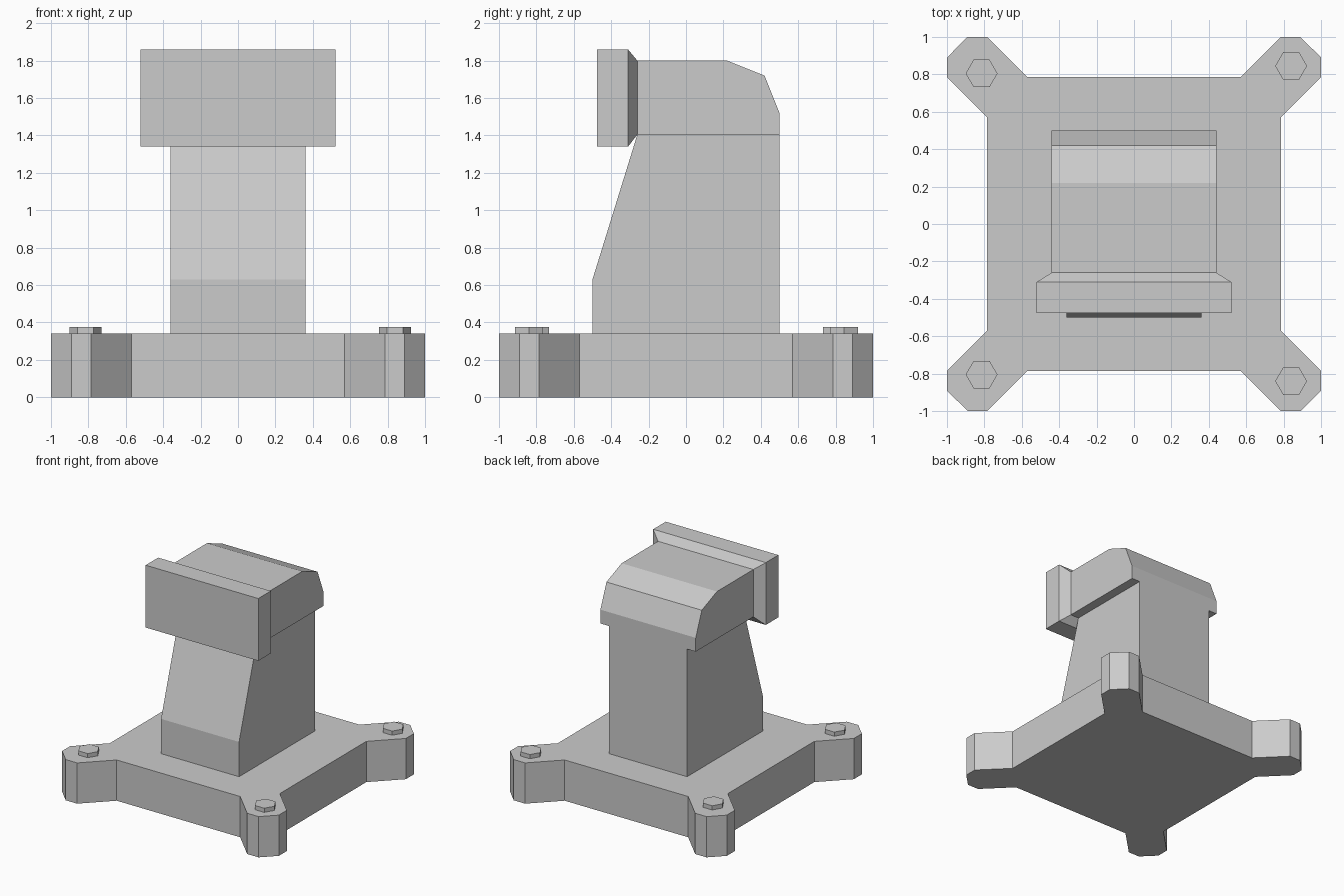
import bpy, bmesh, math
from mathutils import Matrix, Vector

cube = bpy.data.objects.get("Cube")
if cube:
    bpy.data.objects.remove(cube, do_unlink=True)

GREY = (0.6, 0.6, 0.6, 1)
grey = bpy.data.materials.new("plain grey")
grey.use_nodes = True
grey.diffuse_color = GREY
grey.node_tree.nodes["Principled BSDF"].inputs["Base Color"].default_value = GREY


def finish(name, bm):
    bmesh.ops.recalc_face_normals(bm, faces=bm.faces)
    mesh = bpy.data.meshes.new(name)
    bm.to_mesh(mesh)
    bm.free()
    mesh.materials.append(grey)
    obj = bpy.data.objects.new(name, mesh)
    bpy.context.scene.collection.objects.link(obj)
    return obj


def extrude(name, points, direction):
    bm = bmesh.new()
    face = bm.faces.new([bm.verts.new(p) for p in points])
    moved = bmesh.ops.extrude_face_region(bm, geom=[face], use_keep_orig=True)["geom"]
    verts = [v for v in moved if isinstance(v, bmesh.types.BMVert)]
    bmesh.ops.translate(bm, verts=verts, vec=Vector(direction))
    return finish(name, bm)


def side_profile(name, half_width, profile):
    return extrude(name, [(-half_width, y, z) for y, z in profile], (2 * half_width, 0, 0))


# Base plate: one corner ear, turned four times around the centre
BASE_TOP = 0.34
ear = [(0.785, 0.57), (1, 0.785), (1, 0.89), (0.89, 1), (0.785, 1), (0.57, 0.785)]
outline = []
for turn in range(4):
    spin = Matrix.Rotation(turn * math.pi / 2, 3, 'Z')
    outline += [spin @ Vector((x, y, 0)) for x, y in ear]
extrude("base_plate", outline, (0, 0, BASE_TOP))

# Hexagonal bolt heads on the ears
bolts = {"back_left": (0.84, 0.845), "front_left": (0.84, -0.84),
         "back_right": (-0.815, 0.805), "front_right": (-0.815, -0.805)}
for place, (x, y) in bolts.items():
    hexagon = [(x + 0.085 * math.cos(i * math.pi / 3),
                y + 0.085 * math.sin(i * math.pi / 3), BASE_TOP) for i in range(6)]
    extrude(place + "_bolt", hexagon, (0, 0, 0.035))

# Column with sloping front, and wider head with a faceted back
side_profile("column", 0.36, [(-0.5, BASE_TOP), (-0.5, 0.63), (-0.26, 1.405),
                              (0.5, 1.405), (0.5, BASE_TOP)])
side_profile("head", 0.44, [(-0.26, 1.405), (-0.26, 1.8), (0.22, 1.8),
                            (0.42, 1.72), (0.5, 1.52), (0.5, 1.405)])

# Front flange: flares out from the head, then runs straight forward
bm = bmesh.new()
rings = []
for y, w, low, high in [(-0.26, 0.44, 1.405, 1.8), (-0.31, 0.52, 1.34, 1.86),
                        (-0.475, 0.52, 1.34, 1.86)]:
    rings.append([bm.verts.new((x, y, z))
                  for x, z in [(-w, low), (w, low), (w, high), (-w, high)]])
for a, b in zip(rings, rings[1:]):
    for i in range(4):
        j = (i + 1) % 4
        bm.faces.new([a[i], a[j], b[j], b[i]])
bm.faces.new(rings[0])
bm.faces.new(rings[-1])
finish("front_flange", bm)
